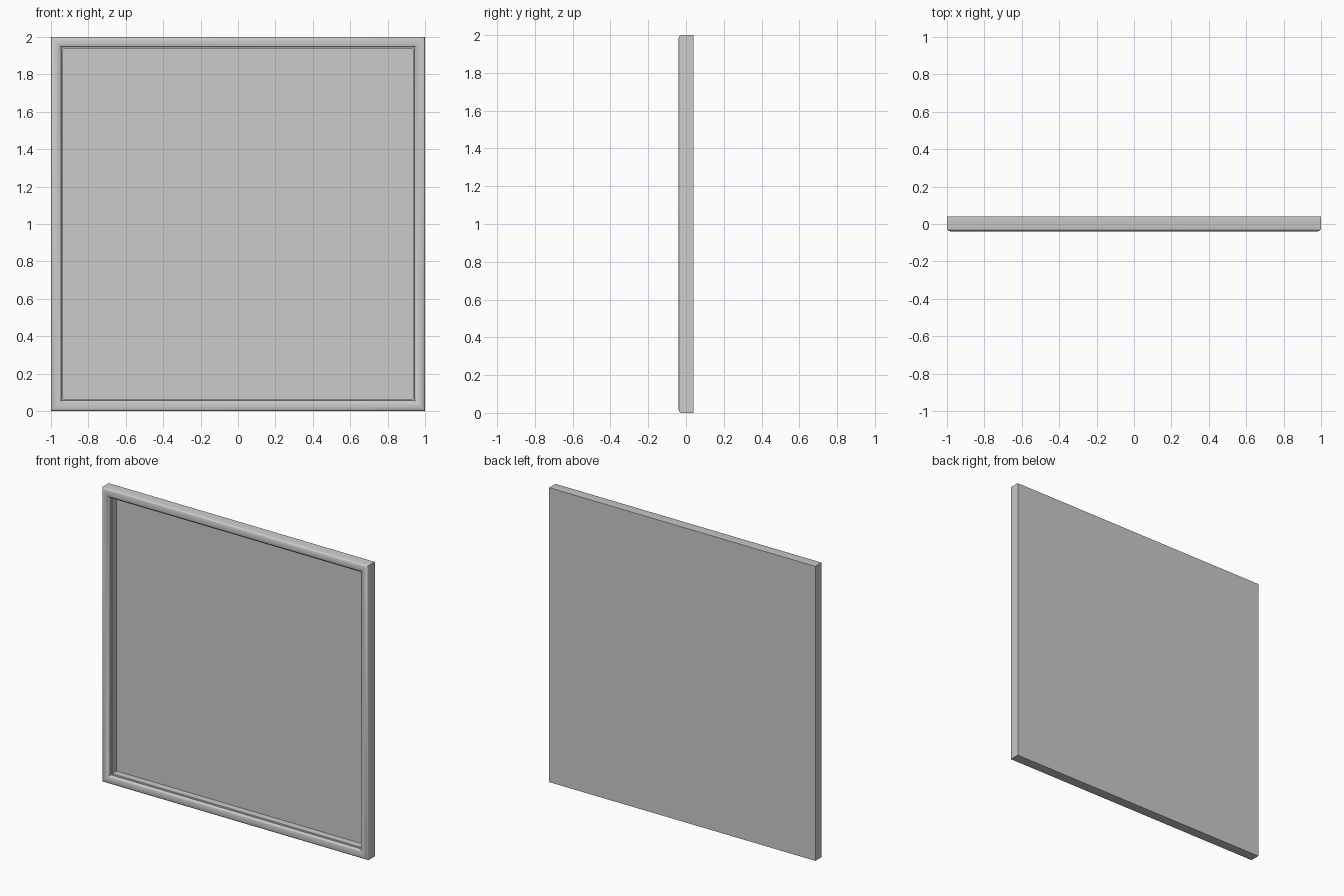
import bpy, bmesh, math

if "Cube" in bpy.data.objects:
    bpy.data.objects.remove(bpy.data.objects["Cube"])

BACK = 0.04

# Moulding section as (inset from outer edge, y): flat side, rounded face, stepped inner lip
def section():
    pts = [(0.0, BACK), (0.0, -0.025)]
    n = 12
    for i in range(1, n):
        t = math.pi * i / n
        pts.append((0.0275 - 0.0275 * math.cos(t), -0.025 - 0.015 * math.sin(t)))
    pts += [(0.055, -0.025), (0.055, -0.015), (0.065, -0.015), (0.065, BACK)]
    return pts

# Mitred frame: section swept round the four corners
bm = bmesh.new()
corners = [(-1, -1), (1, -1), (1, 1), (-1, 1)]
rings = [[bm.verts.new((sx * (1 - d), y, 1 + sz * (1 - d))) for d, y in section()]
         for sx, sz in corners]
for i in range(4):
    a, b = rings[i], rings[(i + 1) % 4]
    for j in range(len(a)):
        k = (j + 1) % len(a)
        bm.faces.new((a[j], b[j], b[k], a[k]))
bmesh.ops.recalc_face_normals(bm, faces=bm.faces)
mesh = bpy.data.meshes.new("frame")
bm.to_mesh(mesh)
bm.free()
frame = bpy.data.objects.new("frame", mesh)
bpy.context.collection.objects.link(frame)
bpy.context.view_layer.objects.active = frame
frame.select_set(True)
bpy.ops.object.shade_smooth_by_angle(angle=math.radians(35))

# Thin backing panel, flush with the back of the frame
bpy.ops.mesh.primitive_cube_add(size=1, location=(0, BACK - 0.004, 1))
panel = bpy.context.object
panel.name = "back_panel"
panel.scale = (1.87, 0.008, 1.87)
